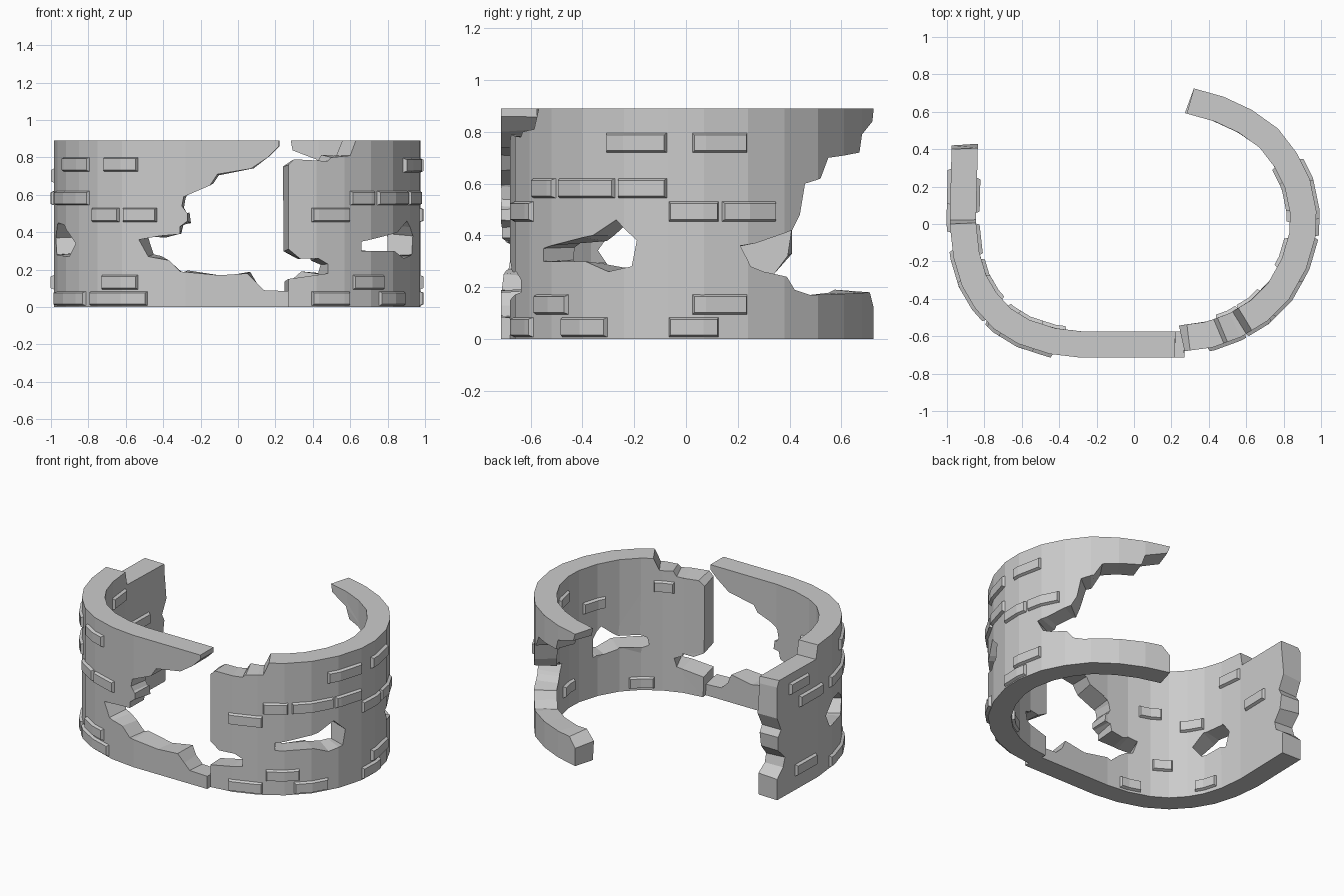
import bpy, bmesh, math, random
from mathutils import Vector

if "Cube" in bpy.data.objects:
    bpy.data.objects.remove(bpy.data.objects["Cube"])

random.seed(4)
T, H = 0.14, 0.89   # wall thickness and height

# outer plan lines of the two ruined wall pieces
LEFT = [(-.975, .42), (-.985, 0), (-.965, -.18), (-.92, -.33), (-.85, -.45), (-.75, -.56),
        (-.62, -.64), (-.45, -.695), (-.28, -.715), (.27, -.715)]
RIGHT = [(.27, -.68), (.42, -.66), (.57, -.605), (.71, -.52), (.83, -.4), (.92, -.24), (.97, -.07),
         (.975, .07), (.94, .24), (.87, .38), (.77, .51), (.63, .61), (.48, .68), (.32, .725)]


class Path:
    def __init__(self, pts, last_x):
        self.p = [Vector(q) for q in pts]
        self.last_x = last_x
        self.u = [0]
        for a, b in zip(self.p, self.p[1:]):
            self.u.append(self.u[-1] + (b - a).length)
        ns = []
        for a, b in zip(self.p, self.p[1:]):
            t = (b - a).normalized()
            ns.append(Vector((t.y, -t.x)))
        self.n = []
        for i in range(len(self.p)):
            a, b = ns[max(i - 1, 0)], ns[min(i, len(ns) - 1)]
            m = (a + b).normalized()
            self.n.append(m / m.dot(a))

    def find(self, axis, v):
        """Distance along the path where x or y equals v."""
        k = 0 if axis == 'x' else 1
        idx = list(range(len(self.p) - 1))
        if axis == 'x' and self.last_x:
            idx.reverse()
        for i in idx:
            a, b = self.p[i][k], self.p[i + 1][k]
            if a != b and min(a, b) - 1e-6 <= v <= max(a, b) + 1e-6:
                return self.u[i] + (v - a) / (b - a) * (self.u[i + 1] - self.u[i])
        return min(zip(self.u, self.p), key=lambda q: abs(q[1][k] - v))[0]

    def at(self, u, z, off):
        i = 0
        while i < len(self.u) - 2 and u > self.u[i + 1]:
            i += 1
        f = (u - self.u[i]) / (self.u[i + 1] - self.u[i])
        p = self.p[i].lerp(self.p[i + 1], f) + self.n[i].lerp(self.n[i + 1], f) * off
        return (p.x, p.y, z)


def slab(bm, path, loops, o0, o1, rough=0, inset=0):
    """Fill flat outlines, cut at the path corners, bend along the path and thicken."""
    flat = bmesh.new()
    for loop in loops:
        vs = [flat.verts.new((u, z, 0)) for u, z in loop]
        for a, b in zip(vs, vs[1:] + vs[:1]):
            flat.edges.new((a, b))
    bmesh.ops.triangle_fill(flat, use_beauty=True, edges=flat.edges[:], normal=(0, 0, 1))
    for u in path.u[1:-1]:
        bmesh.ops.bisect_plane(flat, geom=flat.verts[:] + flat.edges[:] + flat.faces[:],
                               plane_co=(u, 0, 0), plane_no=(1, 0, 0), dist=1e-5)
    us, zs = zip(*loops[0])
    cu, cz = (min(us) + max(us)) / 2, (min(zs) + max(zs)) / 2
    su = 1 - 2 * inset / (max(us) - min(us))
    sz = 1 - 2 * inset / (max(zs) - min(zs))
    pairs = {}
    for v in flat.verts:
        u, z = v.co.x, v.co.y
        a = bm.verts.new(path.at(u, z, o0))
        ju = jz = 0
        if rough and v.is_boundary and .02 < z < H - .02:
            ju, jz = random.uniform(-rough, rough), random.uniform(-rough, rough)
        b = bm.verts.new(path.at(cu + (u - cu) * su + ju, cz + (z - cz) * sz + jz, o1))
        pairs[v] = (a, b)
    for f in flat.faces:
        bm.faces.new([pairs[v][0] for v in f.verts])
        bm.faces.new([pairs[v][1] for v in reversed(f.verts)])
    for e in flat.edges:
        if e.is_boundary:
            a, b = e.verts
            bm.faces.new((pairs[a][0], pairs[b][0], pairs[b][1], pairs[a][1]))
    flat.free()


def finish(bm, name):
    bmesh.ops.recalc_face_normals(bm, faces=bm.faces[:])
    me = bpy.data.meshes.new(name)
    bm.to_mesh(me)
    bm.free()
    ob = bpy.data.objects.new(name, me)
    bpy.context.collection.objects.link(ob)


def wall(name, path, loops):
    bm = bmesh.new()
    slab(bm, path, [[(path.find(a, v), z) for a, v, z in lp] for lp in loops], 0, -T, rough=.014)
    finish(bm, name)


def bricks(name, path, rows, inside=False):
    bm = bmesh.new()
    for axis, a, b, z in rows:
        u0, u1 = sorted((path.find(axis, a), path.find(axis, b)))
        rect = [(u0, z), (u1, z), (u1, z + .085), (u0, z + .085)]
        o0, o1 = (-T + .01, -T - .018) if inside else (-.01, .018)
        slab(bm, path, [rect], o0, o1, inset=.012)
    finish(bm, name)


def pts(axis, *p):
    return [(axis, a, b) for a, b in p]


left, right = Path(LEFT, True), Path(RIGHT, False)

# left wall: front break, then the broken left end, plus one hole
wall("left_wall", left, [
    pts('x', (.27, 0), (.27, .085), (.14, .09), (.1, .13), (.05, .18), (-.1, .17), (-.31, .19), (-.37, .25),
        (-.48, .27), (-.53, .36), (-.42, .38), (-.31, .39), (-.31, .43), (-.27, .46), (-.27, .5),
        (-.3, .54), (-.29, .59), (-.15, .65), (-.11, .71), (.07, .74), (.16, .8), (.22, .86), (.22, H))
    + pts('y', (0, H), (.02, .8), (.4, .8), (.42, .76), (.42, .55), (.38, .46), (.41, .42), (.41, .33),
          (.34, .26), (.36, .2), (.42, .14), (.42, 0)),
    pts('y', (-.42, .34), (-.3, .44), (-.19, .45), (-.1, .37), (-.15, .28), (-.36, .27))])

# right wall: front break, stepped top, broken back end, one hole
wall("right_wall", right, [
    pts('x', (.27, 0), (.27, .15), (.48, .18), (.48, .23), (.43, .26), (.33, .26), (.27, .31), (.27, .76),
        (.3, .79), (.48, .78), (.5, .8), (.6, .81), (.63, H))
    + pts('y', (.725, H), (.72, .84), (.68, .79), (.67, .72), (.55, .7), (.52, .62), (.46, .6), (.44, .48),
          (.41, .42), (.27, .37), (.21, .36), (.25, .28), (.3, .26), (.39, .24), (.42, .19), (.48, .17),
          (.71, .18), (.725, .12), (.725, 0)),
    pts('y', (-.55, .3), (-.55, .35), (-.36, .4), (-.27, .46), (-.19, .38), (-.21, .28), (-.3, .26),
        (-.39, .3))])

# raised stones on the outer faces
bricks("left_outer_stones", left, [
    ('x', -.97, -.81, .003), ('x', -.79, -.48, .003), ('x', -.73, -.53, .09), ('x', -.78, -.63, .45),
    ('x', -.62, -.43, .45), ('x', -.97, -.79, .54), ('x', -.93, -.79, .72), ('x', -.72, -.53, .72),
    ('y', .02, .24, .09), ('y', -.05, .2, .54), ('y', .1, .3, .66)])
bricks("right_outer_stones", right, [
    ('x', .39, .6, .003), ('x', .61, .78, .09), ('x', .39, .6, .45), ('y', -.48, -.3, .003),
    ('y', -.07, .13, .003), ('y', .02, .24, .09), ('y', -.07, .13, .45), ('y', .135, .35, .45),
    ('y', -.59, -.5, .54), ('y', -.49, -.27, .54), ('y', -.265, -.07, .54), ('y', -.31, -.07, .715),
    ('y', .02, .24, .715)])

# raised stones on the inner faces
bricks("left_inner_stones", left, [
    ('x', -.7, -.53, .54), ('y', -.5, -.33, .45), ('x', -.77, -.63, .18), ('x', -.55, -.38, .01),
    ('y', -.4, -.22, .02), ('y', -.2, .0, .7), ('y', .05, .25, .45)], True)
bricks("right_inner_stones", right, [
    ('y', -.3, -.1, .58), ('x', .48, .63, .66), ('x', .62, .78, .01), ('y', .08, .28, .72),
    ('y', .2, .38, .5), ('y', 0, .18, .1)], True)
